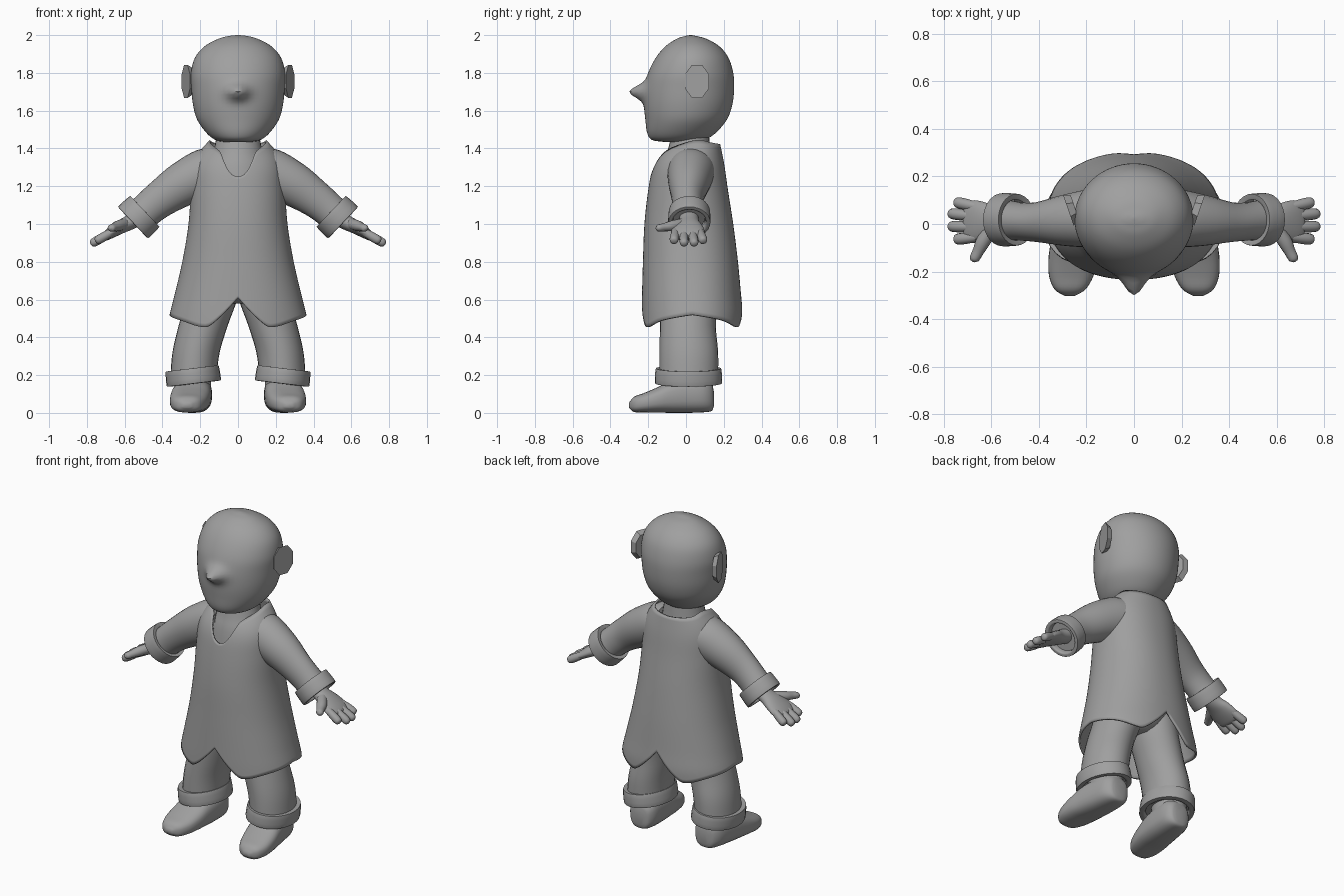
import bpy, bmesh, math
from mathutils import Vector, Matrix

if "Cube" in bpy.data.objects:
    bpy.data.objects.remove(bpy.data.objects["Cube"])

X, Y, Z = Vector((1, 0, 0)), Vector((0, 1, 0)), Vector((0, 0, 1))
grey = bpy.data.materials.new("plain_grey")
grey.diffuse_color = (0.35, 0.35, 0.35, 1)
grey.use_nodes = True
grey.node_tree.nodes["Principled BSDF"].inputs["Base Color"].default_value = grey.diffuse_color


def smooth_rows(rows, n):
    """Catmull-Rom resampling of a list of tuples, n steps per span."""
    rows = [Vector(r) for r in rows]
    ext = [2 * rows[0] - rows[1]] + rows + [2 * rows[-1] - rows[-2]]
    out = []
    for a, b, c, d in zip(ext, ext[1:], ext[2:], ext[3:]):
        for k in range(n):
            t = k / n
            out.append(0.5 * (2 * b + (c - a) * t + (2 * a - 5 * b + 4 * c - d) * t ** 2
                              + (3 * b - a - 3 * c + d) * t ** 3))
    return out + [rows[-1]]


def lookup(table, key):
    """Linear lookup in a table sorted by its first column."""
    if key <= table[0][0]:
        return table[0]
    for a, b in zip(table, table[1:]):
        if key <= b[0]:
            return a.lerp(b, (key - a[0]) / max(b[0] - a[0], 1e-6))
    return table[-1]


def spow(v, p):
    return math.copysign(abs(v) ** p, v)


def skin(name, rings, caps=True, mirror=False):
    """Mesh from a list of closed rings of points."""
    bm = bmesh.new()
    vs = [[bm.verts.new(p) for p in ring] for ring in rings]
    n = len(vs[0])
    for r0, r1 in zip(vs, vs[1:]):
        for i in range(n):
            bm.faces.new((r0[i], r0[(i + 1) % n], r1[(i + 1) % n], r1[i]))
    if caps:
        bm.faces.new(vs[0][::-1])
        bm.faces.new(vs[-1])
    return finish(name, bm, mirror)


def finish(name, bm, mirror=False, smooth=True):
    bmesh.ops.recalc_face_normals(bm, faces=bm.faces[:])
    me = bpy.data.meshes.new(name)
    bm.to_mesh(me)
    bm.free()
    me.materials.append(grey)
    ob = bpy.data.objects.new(name, me)
    bpy.context.collection.objects.link(ob)
    if smooth:
        bpy.ops.object.select_all(action='DESELECT')
        ob.select_set(True)
        bpy.context.view_layer.objects.active = ob
        bpy.ops.object.shade_smooth_by_angle(angle=math.radians(50))
    if mirror:
        ob.modifiers.new("mirror", 'MIRROR').use_mirror_merge = False
    return ob


def loft_rings(rows, ref=Y, axis=None, seg=28, n=4, p=1.0):
    """Rows are (x, y, z, radius along ref, radius across)."""
    rows = smooth_rows(rows, n)
    rings = []
    for i, r in enumerate(rows):
        c = Vector(r[:3])
        t = axis or Vector(rows[min(i + 1, len(rows) - 1)][:3]) - Vector(rows[max(i - 1, 0)][:3])
        t = t.normalized()
        u = (ref - t * ref.dot(t)).normalized()
        w = t.cross(u)
        ang = [2 * math.pi * k / seg for k in range(seg)]
        rings.append([c + u * r[3] * spow(math.cos(a), p) + w * r[4] * spow(math.sin(a), p) for a in ang])
    return rings


def loft(name, rows, mirror=False, caps=True, **kw):
    return skin(name, loft_rings(rows, **kw), caps, mirror)


def upright(levels):
    """(z, front y, back y, half width) to loft rows."""
    return [(0, (f + b) / 2, z, (b - f) / 2, w) for z, f, b, w in levels]


def band(name, centre, axis, ry, rx, half):
    """Rolled cuff: outside wall, rounded rims and a return on the inside."""
    c, axis = Vector(centre), axis.normalized()
    prof = [(-.9, .76), (-1, .92), (-.85, .98), (.8, 1), (1, .94), (.95, .8), (.2, .76)]
    rows = [(*(c + axis * half * s), ry * k, rx * k) for s, k in prof]
    loft(name, rows, mirror=True, caps=False, axis=axis, n=3)


# Head, with the nose drawn out of the face
rings = loft_rings(upright([
    (1.435, -.12, .06, .08), (1.445, -.18, .10, .12), (1.48, -.205, .155, .165),
    (1.55, -.215, .215, .215), (1.63, -.222, .245, .238), (1.72, -.218, .255, .247),
    (1.80, -.20, .25, .249), (1.88, -.16, .225, .228), (1.94, -.11, .177, .178),
    (1.98, -.05, .11, .105), (1.995, -.005, .055, .05), (2.0, .02, .03, .005)]),
    axis=Z, seg=64, n=5)
for ring in rings:
    for v in ring:
        if v.y < 0:
            v.y -= .08 * math.exp(-((v.x / .052) ** 2 + ((v.z - 1.70) / .04) ** 2))
skin("head", rings)

# Ears: flat octagons flaring outward to the back
u = Vector((.045, .13, 0)).normalized()
w = u.cross(Z)
bm = bmesh.new()
bmesh.ops.create_cone(bm, cap_ends=True, segments=8, radius1=.8, radius2=1.0, depth=.03,
                      matrix=Matrix.Rotation(math.pi / 8, 4, 'Z'))
for v in bm.verts:
    v.co = Vector((.262, .063, 1.755)) + u * v.co.x * .074 + Z * v.co.y * .095 + w * v.co.z
finish("ears", bm, mirror=True, smooth=False)

# Neck and upper chest under the collar
loft("neck", upright([(1.15, -.15, .15, .18), (1.3, -.125, .14, .16),
                      (1.38, -.10, .13, .13), (1.49, -.07, .12, .11)]), axis=Z)

# Coat: shell with a slit collar and a notched hem front and back
shape = smooth_rows([(.44, -.235, .30, .375), (.52, -.235, .302, .362), (.62, -.233, .292, .337),
                     (.8, -.228, .275, .295), (1.0, -.22, .25, .262), (1.18, -.20, .222, .25),
                     (1.3, -.175, .205, .24), (1.38, -.13, .19, .205), (1.45, -.05, .175, .145)], 6)
hem = smooth_rows([(0, .61), (.14, .545), (.36, .468), (.52, .455), (.95, .49), (1.571, .52)], 4)
collar = smooth_rows([(0, 1.25), (.1, 1.26), (.2, 1.29), (.33, 1.345), (.5, 1.39),
                      (1.0, 1.425), (1.6, 1.445), (2.3, 1.43), (3.15, 1.42)], 4)
SEG, ROWS = 112, 44
rings = []
for j in range(ROWS + 1):
    ring = []
    for i in range(SEG):
        a = 2 * math.pi * i / SEG
        off = min(a, 2 * math.pi - a)
        low = lookup(hem, min(off, math.pi - off))[1]
        z = low + (lookup(collar, off)[1] - low) * j / ROWS
        _, f, b, rx = lookup(shape, z)
        ring.append(((rx * spow(math.sin(a), .92)),
                     (f + b) / 2 - (b - f) / 2 * spow(math.cos(a), .92), z))
    rings.append(ring)
coat = skin("coat", rings, caps=False)
shell = coat.modifiers.new("cloth", 'SOLIDIFY')
shell.thickness, shell.offset = .012, -1

# Sleeves and their cuffs
loft("sleeves", [(.10, .03, 1.29, .13, .11), (.17, .025, 1.27, .125, .13), (.29, .015, 1.212, .108, .118),
                 (.40, .008, 1.14, .085, .1), (.47, .01, 1.085, .08, .092), (.53, .015, 1.03, .085, .09)],
     mirror=True)
band("sleeve_cuffs", (.525, .018, 1.037), Vector((1, 0, -.95)), .112, .116, .043)

# Hands: palm, four fingers and a thumb
loft("palms", [(.50, .015, 1.05, .05, .045), (.57, .015, 1.01, .055, .04), (.62, .012, .985, .078, .036),
               (.67, .01, .955, .09, .03), (.705, .01, .932, .08, .022), (.715, .01, .926, .05, .01)],
     mirror=True)
for k, (y0, y1, tip) in enumerate([(.072, .093, .755), (.032, .045, .78), (-.012, -.01, .78), (-.055, -.065, .755)]):
    def along(t):
        x = .66 + (tip - .66) * t
        return (x, y0 + (y1 - y0) * t, .962 - (x - .66) * .58)
    loft(f"finger_{k + 1}", [(*along(t), r, r) for t, r in
         ((0, .02), (.5, .024), (.85, .023), (.97, .015), (1, .003))], mirror=True, seg=12, n=3)
loft("thumbs", [(.60, -.02, 1.0, .03, .03), (.635, -.075, .99, .03, .028), (.655, -.115, .983, .024, .022),
                (.672, -.148, .978, .02, .018), (.676, -.16, .977, .004, .004)],
     mirror=True, ref=X, seg=14)

# Trousers with rolled cuffs
loft("trouser_legs", [(.12, .02, .78, .14, .13), (.135, .015, .62, .15, .135), (.185, .01, .46, .148, .13),
                      (.222, .015, .32, .155, .125), (.237, .015, .18, .155, .122)], mirror=True, axis=Z)
loft("hips", upright([(.58, -.06, .09, .06), (.62, -.12, .15, .14), (.72, -.16, .19, .22), (.85, -.16, .19, .2)]),
     axis=Z)
band("trouser_cuffs", (.238, .013, .195), Vector((-.12, 0, -1)), .178, .145, .04)

# Shoes with ankles, toes turned slightly out
loft("shoes", [(.225, .147, .075, .035, .04), (.226, .135, .085, .065, .075), (.23, .09, .095, .09, .092),
               (.238, 0, .092, .1, .092), (.247, -.08, .085, .104, .085), (.256, -.15, .069, .104, .067),
               (.264, -.22, .054, .093, .052), (.269, -.275, .045, .065, .04), (.27, -.303, .04, .02, .012)],
     mirror=True, ref=X, axis=-Y, p=.75)
loft("ankles", [(.235, .03, .06, .11, .09), (.235, .03, .14, .11, .092), (.235, .025, .24, .11, .095)],
     mirror=True, axis=Z)
